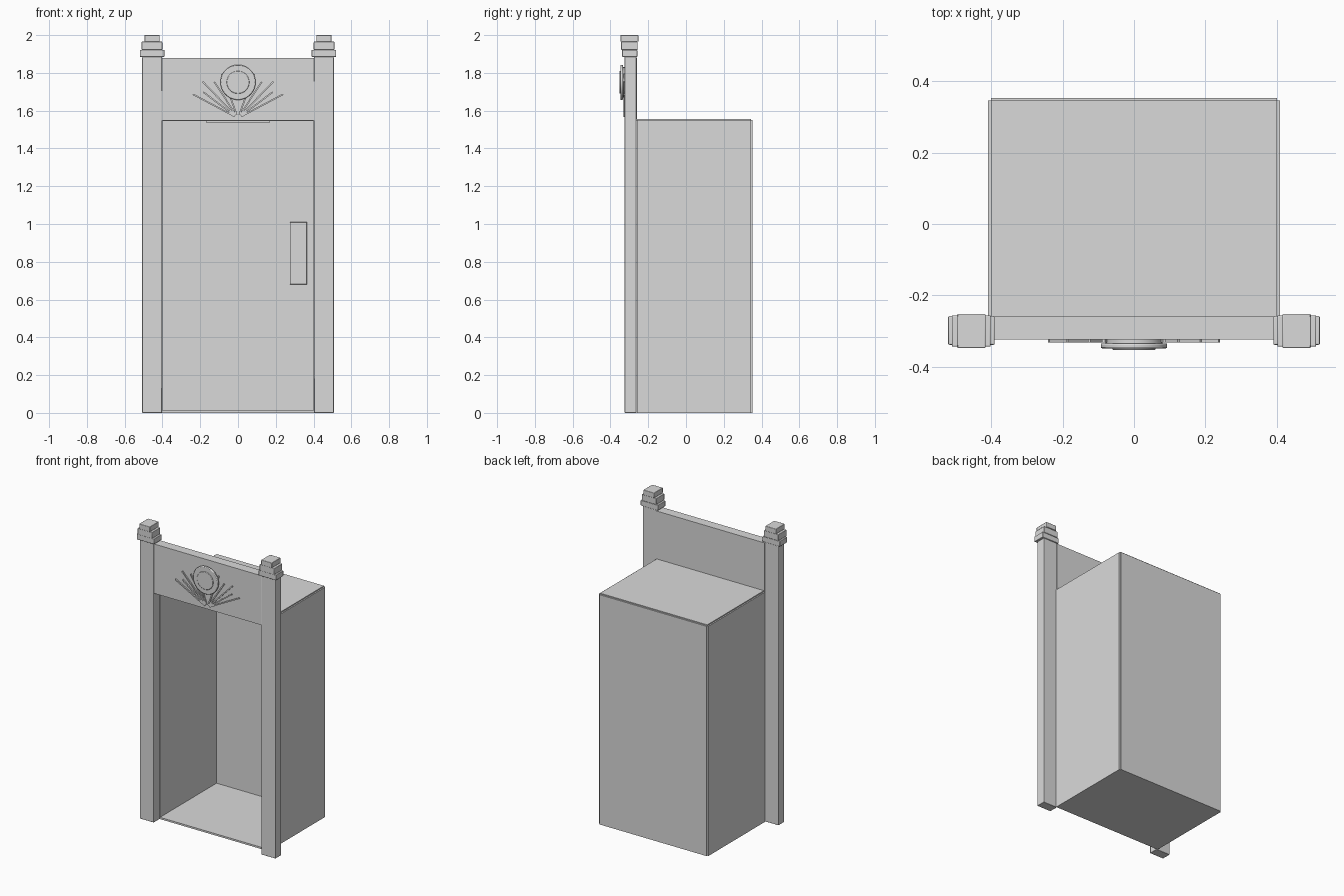
import bpy, math
from mathutils import Matrix, Vector

if "Cube" in bpy.data.objects:
    bpy.data.objects.remove(bpy.data.objects["Cube"])

grey = bpy.data.materials.new("light_grey")
grey.diffuse_color = (0.7, 0.7, 0.7, 1)
grey.use_nodes = True
grey.node_tree.nodes["Principled BSDF"].inputs["Base Color"].default_value = grey.diffuse_color


def finish(ob, name, bevel=0.0):
    ob.name = name
    ob.data.materials.append(grey)
    if bevel:
        mod = ob.modifiers.new("soft_edges", 'BEVEL')
        mod.width = bevel
        mod.segments = 2
    bpy.ops.object.shade_smooth_by_angle(angle=math.radians(40))
    return ob


def box(name, lo, hi, bevel=0.0):
    lo, hi = Vector(lo), Vector(hi)
    bpy.ops.mesh.primitive_cube_add(size=1)
    ob = bpy.context.object
    ob.data.transform(Matrix.Translation((lo + hi) / 2) @ Matrix.Diagonal((*(hi - lo), 1)))
    return finish(ob, name, bevel)


def disc(name, radius, y0, y1, z, bevel):
    bpy.ops.mesh.primitive_cylinder_add(vertices=48, radius=radius, depth=y1 - y0)
    ob = bpy.context.object
    ob.data.transform(Matrix.Translation((0, (y0 + y1) / 2, z)) @ Matrix.Rotation(math.pi / 2, 4, 'X'))
    return finish(ob, name, bevel)


# Open-fronted cabin
box("cabin_floor", (-0.40, -0.26, 0), (0.40, 0.345, 0.012))
box("cabin_ceiling", (-0.40, -0.26, 1.545), (0.40, 0.345, 1.557))
box("cabin_back_wall", (-0.40, 0.343, 0), (0.40, 0.353, 1.55))
box("ceiling_light", (-0.17, -0.1, 1.538), (0.17, 0.2, 1.545))

# Control panel with two columns of buttons
box("control_panel", (0.275, 0.325, 0.68), (0.365, 0.343, 1.01), 0.002)
for i in range(5):
    for x in (0.308, 0.332):
        z = 0.745 + i * 0.045
        box("panel_button", (x - 0.006, 0.321, z - 0.006), (x + 0.006, 0.325, z + 0.006))

# Side walls, pillars and stepped caps
tiers = [(0.390, 0.520, -0.338, -0.258, 1.885, 1.922),
         (0.401, 0.510, -0.343, -0.256, 1.922, 1.965),
         (0.415, 0.495, -0.347, -0.252, 1.965, 2.0)]
for s in (-1, 1):
    def side(name, x0, x1, y0, y1, z0, z1, bevel=0.0):
        a, b = sorted((s * x0, s * x1))
        box(name, (a, y0, z0), (b, y1, z1), bevel)
    side("cabin_side_wall", 0.40, 0.409, -0.26, 0.345, 0, 1.55)
    side("pillar", 0.402, 0.507, -0.325, -0.262, 0, 1.885, 0.003)
    for t in tiers:
        side("pillar_cap_tier", *t, 0.003)

# Header above the doorway
box("header", (-0.405, -0.323, 1.547), (0.405, -0.259, 1.88))

# Round emblem over a fan of rays
disc("emblem_back", 0.08, -0.338, -0.322, 1.75, 0.0)
disc("emblem_disc", 0.093, -0.348, -0.334, 1.75, 0.004)
disc("emblem_face", 0.06, -0.353, -0.346, 1.75, 0.003)
for k, (angle, length) in enumerate([(28, 0.27), (37, 0.23), (46, 0.27), (57, 0.23), (70, 0.25)]):
    for a in (angle, 180 - angle):
        ray = box("emblem_ray", (0.02, -0.331, -0.004), (length, -0.322, 0.004))
        ray.data.transform(Matrix.Translation((0, 0, 1.56)) @ Matrix.Rotation(-math.radians(a), 4, 'Y'))
